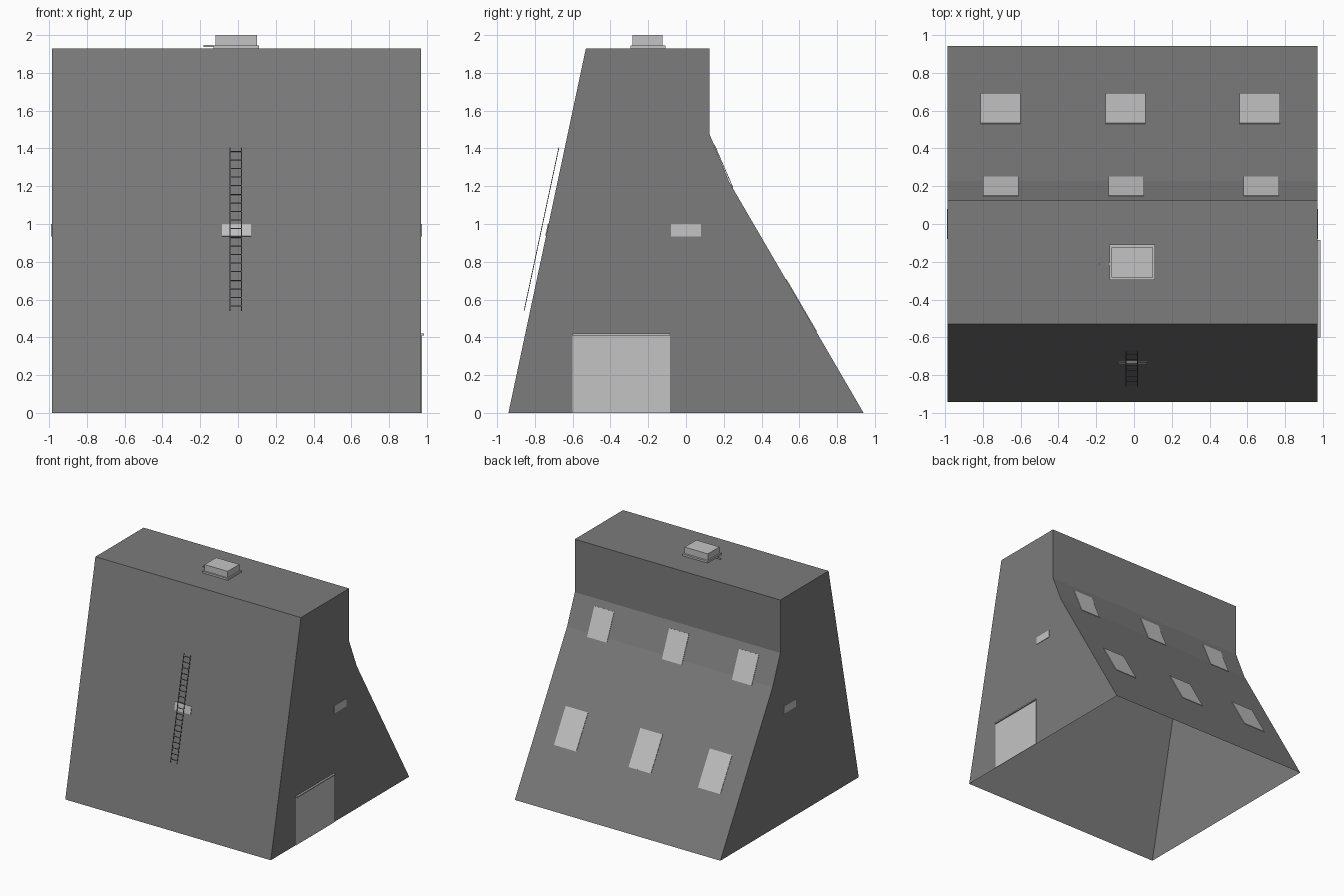
import bpy, bmesh
from mathutils import Vector

if "Cube" in bpy.data.objects:
    bpy.data.objects.remove(bpy.data.objects["Cube"])


def material(name, v):
    m = bpy.data.materials.new(name)
    m.diffuse_color = (v, v, v, 1)
    m.use_nodes = True
    m.node_tree.nodes["Principled BSDF"].inputs["Base Color"].default_value = m.diffuse_color
    return m


WALL = material("wall grey", 0.20)
PALE = material("pale grey", 0.55)


def prism(name, x0, x1, profile, mat, drop_bottom=False):
    """Extrude a (y, z) profile along x."""
    bm = bmesh.new()
    a = [bm.verts.new((x0, y, z)) for y, z in profile]
    b = [bm.verts.new((x1, y, z)) for y, z in profile]
    n = len(profile)
    bm.faces.new(a)
    bm.faces.new(b[::-1])
    sides = [bm.faces.new((a[i], b[i], b[(i + 1) % n], a[(i + 1) % n])) for i in range(n)]
    bmesh.ops.recalc_face_normals(bm, faces=bm.faces[:])
    if drop_bottom:
        bmesh.ops.delete(bm, geom=[sides[-1]], context='FACES_ONLY')
    me = bpy.data.meshes.new(name)
    bm.to_mesh(me)
    bm.free()
    me.materials.append(mat)
    ob = bpy.data.objects.new(name, me)
    bpy.context.collection.objects.link(ob)
    return ob


def slab(name, x0, x1, start, end, thick, mat):
    """Plate lying on the (y, z) segment, thickened to the left of its direction."""
    s, e = Vector(start), Vector(end)
    d = (e - s).normalized()
    n = Vector((-d.y, d.x)) * thick
    return prism(name, x0, x1, [s, e, e + n, s + n], mat)


# Building shell, open underneath
L, R = -0.985, 0.97
prism("building_shell", L, R,
      [(-0.94, 0), (-0.53, 1.93), (0.125, 1.93), (0.125, 1.475), (0.23, 1.22), (0.94, 0)],
      WALL, drop_bottom=True)


def front_y(z):
    return -0.94 + 0.41 * z / 1.93


# Small windows on the front and both sides
slab("front_window", -0.085, 0.07, (front_y(0.935), 0.935), (front_y(1.0), 1.0), 0.004, PALE)
for name, x0, x1 in (("right_window", R, R + 0.004), ("left_window", L - 0.004, L)):
    slab(name, x0, x1, (-0.08, 0.935), (0.08, 0.935), 0.065, PALE)

# Sliding door and its overhead track
slab("door", R, R + 0.004, (-0.60, 0), (-0.085, 0), 0.41, PALE)
slab("door_track", R, R + 0.015, (-0.60, 0.41), (-0.085, 0.41), 0.01, PALE)

# Two rows of rear skylights
for i, x in enumerate((-0.705, -0.04, 0.672)):
    slab(f"upper_skylight_{i}", x - 0.094, x + 0.094, (0.148, 1.419), (0.247, 1.191), 0.004, PALE)
for i, x in enumerate((-0.705, -0.045, 0.665)):
    slab(f"lower_skylight_{i}", x - 0.106, x + 0.106, (0.53, 0.7045), (0.69, 0.4296), 0.004, PALE)

# Roof hatch: rim, lid and handle
slab("hatch_rim", -0.13, 0.11, (-0.295, 1.93), (-0.108, 1.93), 0.015, PALE)
slab("hatch_lid", -0.12, 0.10, (-0.283, 1.945), (-0.125, 1.945), 0.055, PALE)
slab("hatch_handle", -0.183, -0.13, (-0.217, 1.937), (-0.207, 1.937), 0.01, PALE)

# Ladder leaning parallel to the front wall
foot, head = Vector((-0.855, 0.54)), Vector((-0.671, 1.405))
for name, x in (("ladder_rail_left", -0.045), ("ladder_rail_right", 0.017)):
    slab(name, x, x + 0.005, foot, head, 0.004, WALL)
step = (head - foot) / 19
for i in range(19):
    p = foot + step * (i + 0.5)
    slab(f"ladder_rung_{i}", -0.041, 0.018, p, p + step * 0.1, 0.004, WALL)
